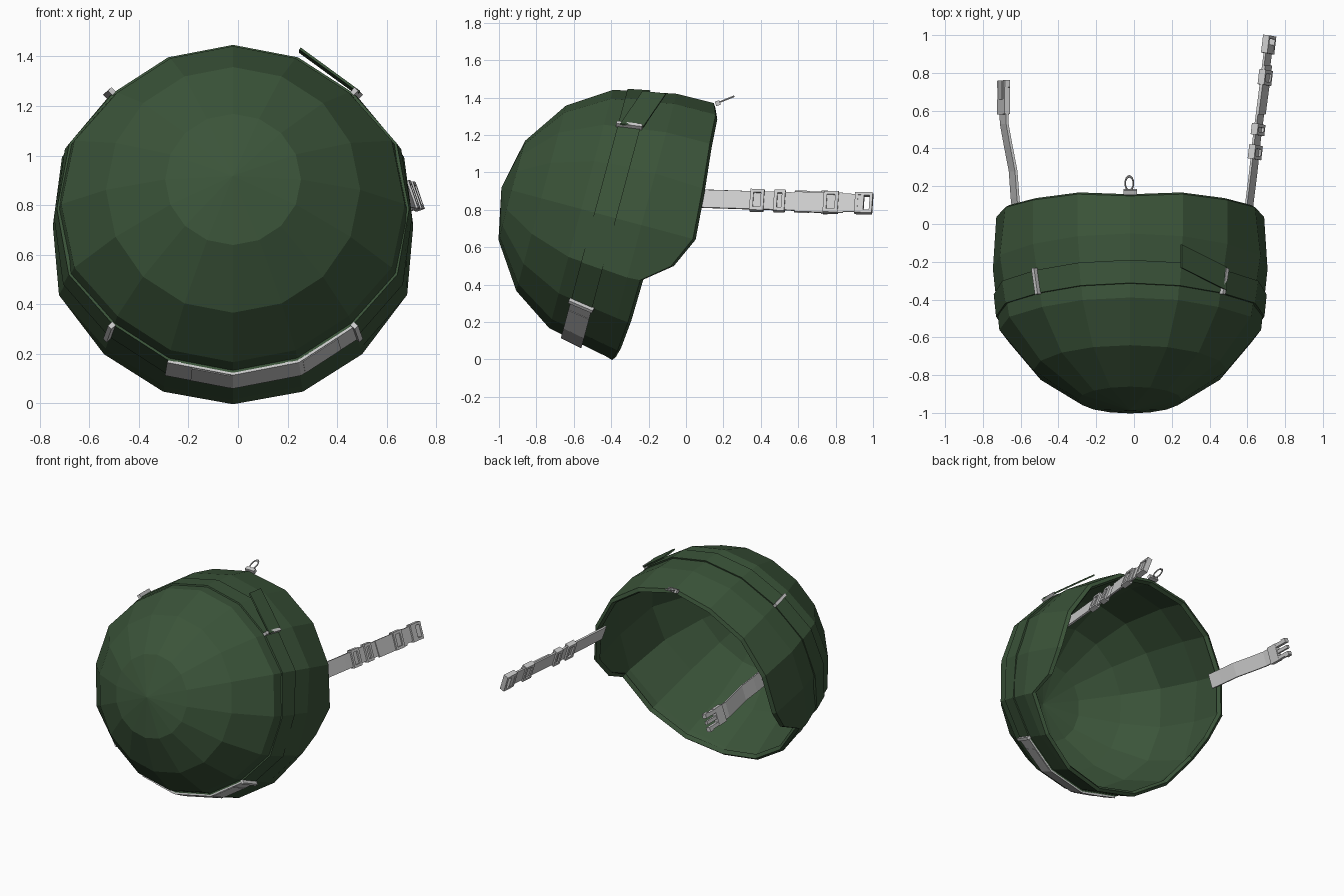
import bpy, bmesh
from math import sin, cos, radians as rad
from mathutils import Vector as V

if "Cube" in bpy.data.objects:
    bpy.data.objects.remove(bpy.data.objects["Cube"])

# Tilted helmet axes: A points to the crown, U is up, X is sideways
C = V((-0.02, -0.19, 0.705))
A = V((0, -cos(rad(15)), sin(rad(15))))
U = V((0, sin(rad(15)), cos(rad(15))))
X = V((1, 0, 0))
STEP = 22.5
RINGS = [(0.768, 0.274), (0.605, 0.513), (0.383, 0.66), (0.05, 0.727)]
# Extra width over the ears, by angle from the top: third ring, fourth ring, rim
EARS = {67.5: (.033, .02, -.012), 90: (.033, .0, -.018), 104: (0, 0, -.008),
        112.5: (.033, .033, .012)}

green = bpy.data.materials.new("olive_green")
green.diffuse_color = (0.043, 0.088, 0.041, 1)
green.use_nodes = True
green.node_tree.nodes["Principled BSDF"].inputs["Base Color"].default_value = green.diffuse_color


def ear(t, k):
    return EARS.get(min(t % 360, -t % 360), (0, 0, 0))[k]


def pt(a, t, r):
    """Point on a 16-sided ring; angles between corners lie on the flat."""
    m = (t % STEP) - STEP / 2
    r *= cos(rad(STEP / 2)) / cos(rad(m))
    return C + A * a + (X * sin(rad(t)) + U * cos(rad(t))) * r


def shell_r(a, t):
    """Shell radius between the third and fourth rings."""
    (a0, r0), (a1, r1) = RINGS[2], RINGS[3]
    r0, r1 = r0 + ear(t, 0), r1 + ear(t, 1)
    return r1 + (r0 - r1) * (a - a1) / (a0 - a1)


def finish(name, bm, mat=None):
    bmesh.ops.recalc_face_normals(bm, faces=bm.faces)
    me = bpy.data.meshes.new(name)
    bm.to_mesh(me)
    bm.free()
    ob = bpy.data.objects.new(name, me)
    bpy.context.collection.objects.link(ob)
    if mat:
        me.materials.append(mat)
    return ob


def loft(name, sections, mat=None, closed=False):
    """Sweep four-cornered sections into a strip."""
    bm = bmesh.new()
    vs = [[bm.verts.new(p) for p in s] for s in sections]
    n = len(vs)
    for i in range(n if closed else n - 1):
        p, q = vs[i], vs[(i + 1) % n]
        for k in range(4):
            bm.faces.new((p[k], p[(k + 1) % 4], q[(k + 1) % 4], q[k]))
    if not closed:
        bm.faces.new(vs[0])
        bm.faces.new(vs[-1])
    return finish(name, bm, mat)


def band(name, angles, a0, a1, lo, hi, mat=None, closed=False):
    """Webbing lying on the shell."""
    def section(t):
        r0, r1 = shell_r(a0, t), shell_r(a1, t)
        return [pt(a0, t, r0 + lo), pt(a1, t, r1 + lo), pt(a1, t, r1 + hi), pt(a0, t, r0 + hi)]
    loft(name, [section(t) for t in angles], mat, closed)


def strap(name, path, wdir, width, thick, mat=None):
    path = [V(p) for p in path]
    secs = []
    for i, p in enumerate(path):
        tan = (path[min(i + 1, len(path) - 1)] - path[max(i - 1, 0)]).normalized()
        w = wdir.normalized() * width / 2
        n = wdir.cross(tan).normalized() * thick / 2
        secs.append([p - w - n, p + w - n, p + w + n, p - w + n])
    loft(name, secs, mat)


def boxes(name, origin, tan, wdir, items, mat=None):
    """Boxes (centre, size) given in (along, across, out) coordinates."""
    t, w = V(tan).normalized(), V(wdir).normalized()
    n = w.cross(t).normalized()
    w = t.cross(n)
    bm = bmesh.new()
    for c, s in items:
        new = bmesh.ops.create_cube(bm, size=1)["verts"]
        for v in new:
            q = [c[k] + v.co[k] * s[k] for k in range(3)]
            v.co = V(origin) + t * q[0] + w * q[1] + n * q[2]
    finish(name, bm, mat)


def frame_items(length, width, bar, thick):
    return [((s * (length - bar) / 2, 0, 0), (bar, width, thick)) for s in (-1, 1)] + \
           [((0, s * (width - bar) / 2, 0), (length, bar, thick)) for s in (-1, 1)]


# Helmet shell: faceted dome with ear cut-outs and a chamfered rim
half = [(0, -.17), (22.5, -.195), (45, -.205), (67.5, -.23), (90, -.25), (104, -.174),
        (112.5, -.035), (135, -.03), (157.5, -.015), (180, 0)]
rim = half + [(360 - t, a) for t, a in reversed(half[1:-1])]
bm = bmesh.new()
apex = bm.verts.new(C + A * 0.825)
rings = [[bm.verts.new(pt(a, i * STEP, r + (ear(i * STEP, k - 2) if k > 1 else 0)))
          for i in range(16)] for k, (a, r) in enumerate(RINGS)]
rimv = [(t, bm.verts.new(pt(a + .015, t, 0.737 + 0.04 * a + ear(t, 2)))) for t, a in rim]
lip = [bm.verts.new(pt(a, t, 0.718 + 0.06 * a + ear(t, 2))) for t, a in rim]
for i in range(len(rim)):
    j = (i + 1) % len(rim)
    bm.faces.new((rimv[j][1], rimv[i][1], lip[i], lip[j]))
rimv.append((360, rimv[0][1]))
for i in range(16):
    j = (i + 1) % 16
    bm.faces.new((apex, rings[0][i], rings[0][j]))
    for p, q in zip(rings, rings[1:]):
        bm.faces.new((p[i], q[i], q[j], p[j]))
    edge = [v for t, v in rimv if i * STEP <= t <= (i + 1) * STEP]
    bm.faces.new([rings[3][j], rings[3][i]] + edge)
shell = finish("helmet_shell", bm, green)
mod = shell.modifiers.new("thickness", "SOLIDIFY")
mod.thickness = 0.03
mod.offset = -1

# Band round the shell, with a grey section underneath
band("helmet_band", [i * STEP for i in range(16)], .19, .31, -.01, .01, green, True)
band("rear_webbing", [135, 157.5, 180, 202.5], .19, .31, .008, .02)
band("stitched_pad_centre", [181, 194], .195, .305, .019, .023)
band("stitched_pad_side", [142, 156], .195, .305, .019, .023)

# Grey keeper loops across the band
for t in (45, -45, 135, 225):
    tang = X * cos(rad(t)) - U * sin(rad(t))
    slope = A + (X * sin(rad(t)) + U * cos(rad(t))) * (-0.2)
    boxes("band_keeper", pt(.25, t, shell_r(.25, t) + .018), tang, slope,
          [((0, 0, 0), (.02, .14, .026))])

# Loose band end, lifting off the shell
strap("band_tail", [(.49, -.29, 1.25), (.25, -.17, 1.425)], A - U * .15, .125, .01, green)

# Hanging ring and clip at the rim
boxes("ring_clip", (-.02, .17, 1.37), (0, 1, .3), X, [((0, 0, 0), (.025, .07, .025))])
bpy.ops.mesh.primitive_torus_add(major_segments=16, minor_segments=6, major_radius=.027,
                                 minor_radius=.005, location=(-.025, .215, 1.39),
                                 rotation=(rad(22), 0, 0))
ring = bpy.context.object
ring.name = "hanging_ring"
ring.scale = (.8, 1.5, 1)

# Right chin strap with sliders and socket buckle
wr = V((-.33, 0, .94))
path = [(.605, .05, .86), (.612, .12, .858), (.632, .28, .853), (.65, .45, .848),
        (.672, .62, .843), (.695, .8, .838), (.71, .92, .836)]
strap("right_chin_strap", path, wr, .1, .012)
strap("right_strap_fold", [(.674, .58, .843), (.69, .7, .84), (.708, .84, .837)], wr, .112, .01)
tan = (.12, 1, -.03)
for nm, p, l, w in (("strap_slider", (.642, .38, .85), .075, .118),
                    ("strap_slider", (.657, .5, .847), .06, .118),
                    ("strap_adjuster", (.695, .775, .839), .08, .118)):
    boxes(nm, p, tan, wr, frame_items(l, w, .018, .036))
boxes("buckle_socket", (.713, .95, .835), tan, wr,
      frame_items(.095, .115, .016, .035) + [((-.022, 0, 0), (.045, .1, .03))])

# Left chin strap with pronged buckle
wl = V((.33, 0, .94))
strap("left_chin_strap", [(-.62, .05, .86), (-.63, .14, .858), (-.64, .28, .853),
                          (-.667, .42, .848), (-.687, .53, .845), (-.69, .62, .843)], wl, .1, .014)
boxes("buckle_plug", (-.69, .62, .843), (0, 1, -.03), wl,
      [((0, 0, 0), (.08, .115, .032)), ((.09, 0, 0), (.1, .022, .02))] +
      [((.085, s * .043, 0), (.11, .024, .03)) for s in (-1, 1)] +
      [((.12, s * .052, 0), (.035, .02, .03)) for s in (-1, 1)])
